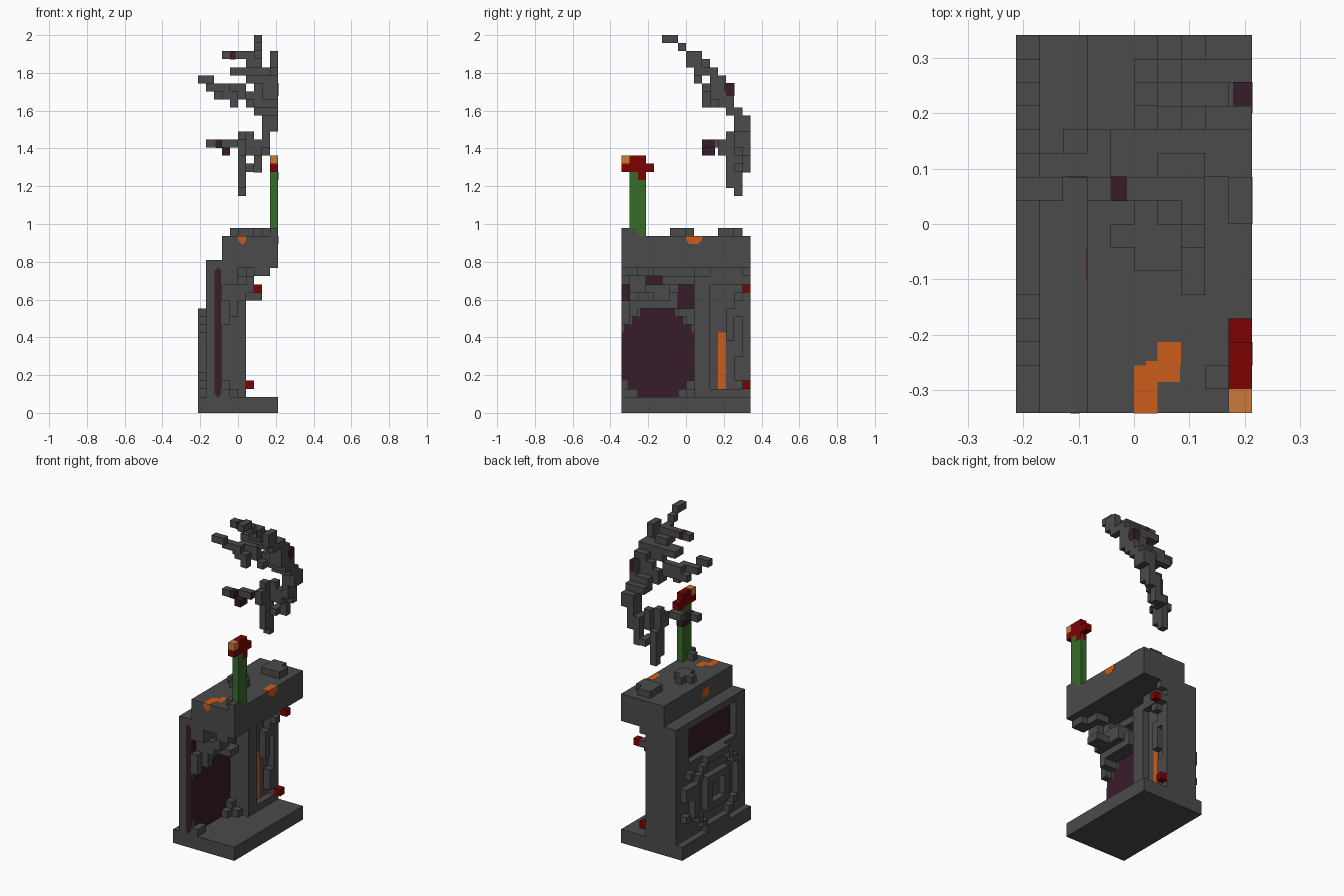
import bpy
import bmesh
from mathutils import Vector

cube = bpy.data.objects.get("Cube")
if cube:
    bpy.data.objects.remove(cube, do_unlink=True)

U = 2 / 47                      # edge of one block
ORIGIN = Vector((-5, -8, 0))    # grid corner, in blocks
T = 0.02                        # painted plate thickness, in blocks


def material(name, *rgb):
    mat = bpy.data.materials.new(name)
    mat.use_nodes = True
    color = (*rgb, 1)
    mat.diffuse_color = color
    mat.node_tree.nodes["Principled BSDF"].inputs["Base Color"].default_value = color
    return mat


stone = material("dark grey stone", .07, .07, .07)
plum = material("dark plum", .037, .012, .023)
orange = material("rust orange", .6, .108, .01)
red = material("deep red", .2, .001, .001)
green = material("stem green", .038, .15, .023)
tan = material("warm tan", .6, .195, .047)


def part(name, mat, boxes):
    """One object made of boxes, each given as x, y, z spans in blocks."""
    bm = bmesh.new()
    for x0, x1, y0, y1, z0, z1 in boxes:
        lo, hi = Vector((x0, y0, z0)), Vector((x1, y1, z1))
        verts = bmesh.ops.create_cube(bm, size=1)["verts"]
        bmesh.ops.scale(bm, vec=(hi - lo) * U, verts=verts)
        bmesh.ops.translate(bm, vec=((lo + hi) / 2 + ORIGIN) * U, verts=verts)
    mesh = bpy.data.meshes.new(name)
    bm.to_mesh(mesh)
    bm.free()
    mesh.materials.append(mat)
    obj = bpy.data.objects.new(name, mesh)
    bpy.context.collection.objects.link(obj)
    return obj


def cell(x, y, z):
    return (x, x + 1, y, y + 1, z, z + 1)


# Base and wall with a window recess
part("base", stone, [(0, 10, 0, 16, 0, 2)])
part("wall", stone, [(2, 3, 0, 16, 2, 19)])
part("window_frame", stone, [
    (1, 2, 0, 16, 2, 13), (1, 2, 0, 16, 18, 19),
    (1, 2, 0, 2, 13, 18), (1, 2, 13, 16, 13, 18)])
part("window_pane", plum, [(2 - T, 2, 2, 13, 13, 18)])

# Rounded strip on the front edge
part("front_strip", plum, [
    (2.1, 2.9, -T / 2, 0, 2.3, 17.8), (2.3, 2.7, -T, 0, 2, 18)])

# Large round panel on the inner wall, one plate per row
rows = []
for z in range(2, 13):
    inset = max(0, abs(z + .5 - 7.2) - 3)
    rows.append((3, 3 + T, inset, 9 - inset, z, z + 1))
part("round_panel", plum, rows)
part("panel_spots", plum, [
    (3, 3 + T, 0, 1, 14, 16), (3, 3 + T, 7, 9, 13, 16), (3, 3 + T, 3, 5, 16, 17)])

# Thick rear tower with grooves
part("tower", stone, [
    (3, 5, 9, 16, 2, 18), (5, 6, 9, 11, 2, 17), (5, 6, 15, 16, 2, 18),
    (5, 6, 11, 15, 2, 3), (5, 6, 11, 15, 16, 18),
    (5, 6, 13, 14, 9, 13), (5, 6, 14, 15, 4, 7), (5, 6, 14, 15, 12, 15)])
part("glow_slot", orange, [(5, 5 + T, 12, 13, 3, 10)])
part("rear_stubs", stone, [cell(6, 15, 15), cell(6, 14, 14), cell(6, 15, 17)])
part("red_studs", red, [cell(7, 15, 15), cell(6, 15, 3)])

# Rough lumps hanging over the round panel, with an arch at its corners
part("hanging_lumps", stone, [
    (3, 6, 1, 6, 14, 16), (3, 5, 1, 7, 13, 15), (6, 8, 2, 4, 14, 15),
    (6, 7, 1, 3, 15, 17), (3, 5, 0, 3, 16, 18), (3, 5, 5, 9, 16, 17),
    (3, 4, 0, 9, 17, 18), (7, 9, 0, 2, 17, 18), (6, 8, 2, 4, 17, 18)])
part("panel_arch", stone, [
    (3, 4, 0, 1, 11, 14), (3, 5, 1, 2, 12, 14),
    (3, 4, 7, 8, 12, 13), (3, 4, 8, 9, 11, 13)])
part("floor_rubble", stone, [
    cell(3, 0, 2), cell(3, 1, 2), cell(3, 7, 2), cell(3, 8, 2),
    cell(3, 8, 3), cell(4, 8, 2)])

# Raised rings on the outer side
ring = []
for y in range(2, 14):
    for z in range(2, 13):
        r = ((y + .5 - 7.5) ** 2 + (z + .5 - 7.5) ** 2) ** .5
        corner = abs(y - 7) >= 4 and abs(z - 7) >= 4
        if 1.8 < r < 3 or (4.6 < r < 5.6 and not corner):
            ring.append(cell(0, y, z))
part("side_rings", stone, ring)
part("ring_knobs", stone, [(0, 1, 13, 15, 8, 10), cell(0, 14, 5), cell(0, 13, 11)])

# Top slab with raised bumps and stains
part("top_slab", stone, [(3, 10, 0, 16, 18, 22)])
part("top_bumps", stone, [
    (6, 9, 12, 14, 22, 23), (6, 8, 14, 15, 22, 23),
    (4, 7, 7, 8, 22, 23), (5, 6, 6, 9, 22, 23), (6, 7, 6, 7, 22, 23),
    (8, 10, 1, 2, 22, 23), cell(9, 0, 22)])
part("slab_stains", orange, [
    (5, 6, 0, 2, 22, 22 + T), (5.5, 6.95, 1.3, 2.2, 22, 22 + T),
    (6, 7, 2, 3, 22, 22 + T), (5, 6, -T, 0, 21.3, 22), (5.3, 5.8, -T, 0, 21, 21.3),
    (9, 10, 8, 10, 22, 22 + T), (10, 10 + T, 8, 10, 21.3, 22),
    (10, 10 + T, 8.3, 9.6, 21, 21.3)])
part("side_spot", orange, [(3 - T, 3, 5.5, 7, 19.8, 21.1)])

# Stalk with a blossom
part("stalk", green, [(9, 10, 1, 3, 23, 30), cell(9, 2, 22)])
part("blossom", red, [
    (9, 10, 0, 4, 30, 31), (9, 10, 1, 3, 31, 32), (9, 10 + T, 2, 3, 29, 30)])
part("blossom_tip", tan, [cell(9, 0, 31)])

# Floating curved plume: spine, then side branches
part("plume_spine", stone, [
    (9, 10, 8, 10, 43, 45), (9, 10, 9, 12, 42, 43), (8, 10, 11, 13, 41, 42),
    (8, 10, 11, 13, 39, 41), (9, 10, 13, 14, 39, 41), (7, 10, 12, 14, 38, 39),
    (7, 10, 13, 15, 37, 38), (8, 10, 14, 16, 35, 37), (8, 9, 14, 15, 33, 35),
    (8, 9, 15, 16, 32, 36)])
part("plume_crest", stone, [
    (7, 8, 5, 7, 46, 47), (7, 8, 7, 8, 45, 46), (7, 8, 8, 10, 44, 45),
    (6, 8, 9, 11, 43, 44), (3, 7, 9, 10, 44, 45), (4, 9, 10, 12, 42, 43),
    (6, 8, 11, 12, 41, 42)])
part("plume_branches", stone, [
    (0, 2, 9, 10, 41, 42), (1, 4, 10, 11, 40, 41), (3, 6, 11, 12, 40, 41),
    (2, 6, 11, 12, 39, 40), (3, 5, 10, 11, 39, 40), (6, 9, 12, 13, 39, 40),
    (4, 5, 10, 11, 38, 39), (7, 9, 12, 13, 40, 41), (6, 7, 11, 13, 38, 39)])
part("plume_tail", stone, [
    cell(5, 14, 27), (5, 6, 13, 15, 28, 30), (5, 6, 13, 14, 30, 35),
    (6, 7, 14, 16, 30, 31), (7, 8, 15, 16, 29.9, 32), (6, 7, 14, 15, 32, 35),
    (7, 8, 14, 16, 32, 34), (5, 6, 14, 15, 30, 32)])
part("tail_branch", stone, [
    (1, 3, 10, 11, 33, 34), (3, 5, 11, 12, 33, 34), (5, 6, 12, 13, 32, 34)])

# Plum patches on the plume
part("plume_patches", plum, [
    (3, 4, 10, 11.6, 32, 33), (2.2, 3 + T, 10 - T, 11 + T, 33 - T, 34 + T),
    (5, 5 + T, 11, 11.6, 33, 34),
    (4, 4.7, 9 - T, 10 + T, 44 - T, 45 + T),
    (9.2, 10 + T, 13, 14 + T, 39.4, 41 + T), (10, 10 + T, 12.7, 13, 40, 41)])
